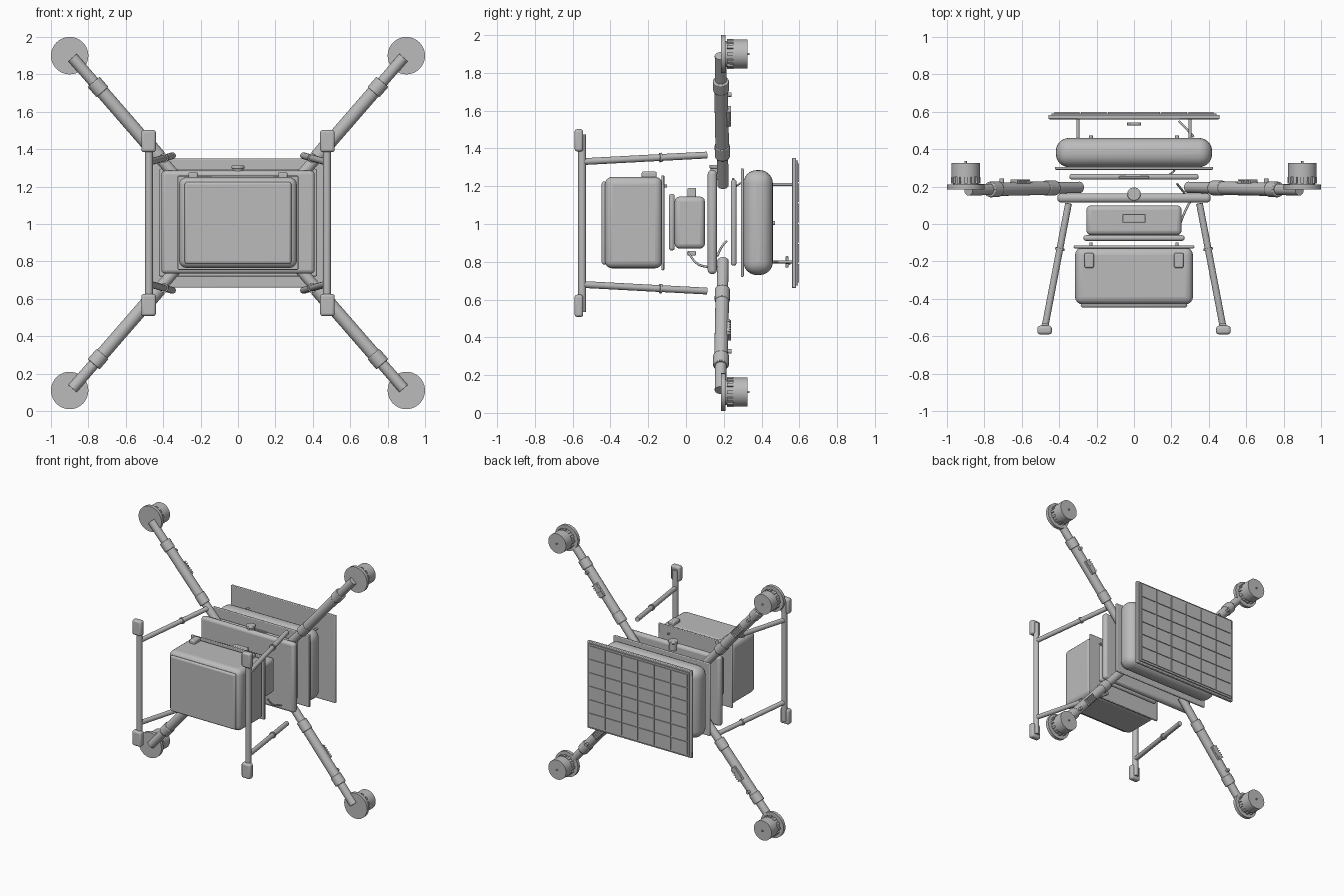
import bpy, math
from mathutils import Vector

cube = bpy.data.objects.get("Cube")
if cube:
    bpy.data.objects.remove(cube, do_unlink=True)

grey = bpy.data.materials.new("plain grey")
grey.use_nodes = True
TONE = (0.5, 0.5, 0.5, 1)
grey.diffuse_color = TONE
grey.node_tree.nodes["Principled BSDF"].inputs["Base Color"].default_value = TONE
CZ = 1.005  # height of the body centre


def finish(ob, name, bevel=0, segs=3):
    ob.name = name
    ob.data.materials.append(grey)
    if bevel:
        mod = ob.modifiers.new("rounding", 'BEVEL')
        mod.width, mod.segments = bevel, segs
        mod.limit_method = 'ANGLE'
    bpy.ops.object.shade_smooth_by_angle(angle=math.radians(35))
    return ob


def box(name, centre, size, bevel=0, segs=3, rot=(0, 0, 0)):
    bpy.ops.mesh.primitive_cube_add(size=1, location=centre, rotation=rot)
    ob = bpy.context.object
    ob.scale = size
    bpy.ops.object.transform_apply(location=False, rotation=False, scale=True)
    return finish(ob, name, bevel, segs)


def slab(name, width, y0, y1, z0, z1, bevel=0, segs=3):
    return box(name, (0, (y0 + y1) / 2, (z0 + z1) / 2), (width, y1 - y0, z1 - z0), bevel, segs)


def tube(name, a, b, r, verts=24, bevel=0):
    a, b = Vector(a), Vector(b)
    bpy.ops.mesh.primitive_cylinder_add(vertices=verts, radius=r, depth=(b - a).length, location=(a + b) / 2)
    ob = bpy.context.object
    ob.rotation_euler = (b - a).to_track_quat('Z', 'Y').to_euler()
    return finish(ob, name, bevel, 2)


def wire(name, points, r):
    curve = bpy.data.curves.new(name, 'CURVE')
    curve.dimensions = '3D'
    curve.bevel_depth, curve.bevel_resolution = r, 2
    curve.use_fill_caps = True
    sp = curve.splines.new('BEZIER')
    sp.bezier_points.add(len(points) - 1)
    for bp, p in zip(sp.bezier_points, points):
        bp.co = p
        bp.handle_left_type = bp.handle_right_type = 'AUTO'
    curve.materials.append(grey)
    ob = bpy.data.objects.new(name, curve)
    bpy.context.collection.objects.link(ob)


# Cargo case with raised front face, rim and latches
slab("cargo_case", 0.63, -0.43, -0.125, 0.765, 1.25, 0.04, 4)
slab("cargo_case_face", 0.57, -0.447, -0.42, 0.785, 1.225, 0.02)
slab("cargo_case_rim", 0.645, -0.13, -0.115, 0.755, 1.258, 0.005, 2)
for s in (-1, 1):
    box("cargo_latch", (s * 0.24, -0.195, 1.26), (0.05, 0.08, 0.035), 0.008, 2)
    tube("rim_peg", (s * 0.23, -0.12, 1.2), (s * 0.23, -0.1, 1.2), 0.008, 12)

# Electronics box
slab("electronics_cover", 0.54, -0.09, -0.06, 0.86, 1.16, 0.013)
slab("electronics_box", 0.51, -0.06, 0.1, 0.87, 1.145, 0.025)
box("electronics_socket", (0, 0.03, 1.165), (0.125, 0.045, 0.05), 0.005, 2)
box("electronics_plug", (0, 0.03, 0.845), (0.08, 0.045, 0.025), 0.005, 2)
wire("electronics_wire", [(0.25, 0.01, 0.85), (0.27, 0.06, 0.79), (0.3, 0.12, 0.77)], 0.006)

# Main frame with a round button on top
slab("main_frame", 0.82, 0.115, 0.163, 0.735, 1.285, 0.02)
tube("button", (0, 0.16, 1.24), (0, 0.16, 1.3), 0.03)
tube("button_cap", (0, 0.16, 1.295), (0, 0.16, 1.312), 0.036, bevel=0.004)
wire("frame_wire", [(0.27, 0.165, 0.83), (0.25, 0.19, 0.88), (0.23, 0.215, 0.91)], 0.006)

# Middle plate
slab("middle_plate", 0.69, 0.238, 0.267, 0.78, 1.235, 0.012)
box("middle_plate_clip", (0, 0.25, 1.238), (0.16, 0.012, 0.012), 0.003, 1)
wire("middle_wire", [(0.19, 0.265, 1.2), (0.21, 0.28, 1.21), (0.22, 0.295, 1.22)], 0.005)

# Battery pack
slab("battery_tray", 0.845, 0.29, 0.306, 0.72, 1.295, 0.006, 2)
slab("battery_pack", 0.835, 0.304, 0.46, 0.73, 1.285, 0.07, 6)
for s in (-1, 1):
    tube("battery_peg", (s * 0.23, 0.45, CZ), (s * 0.23, 0.472, CZ), 0.01, 12)

# Solar panel with a grid of thin cells
slab("panel_frame", 0.915, 0.56, 0.583, 0.66, 1.35, 0.005, 2)
slab("panel_sheet", 0.88, 0.582, 0.592, 0.675, 1.335)
COLS, ROWS = 6, 6
cw, ch = 0.86 / COLS, 0.64 / ROWS
for i in range(COLS):
    for j in range(ROWS):
        box("solar_cell", ((i - (COLS - 1) / 2) * cw, 0.594, CZ + (j - (ROWS - 1) / 2) * ch),
            (cw - 0.008, 0.008, ch - 0.008))
for sx in (-1, 1):
    for sz in (-1, 1):
        tube("panel_post", (sx * 0.3, 0.44, CZ + sz * 0.205), (sx * 0.3, 0.562, CZ + sz * 0.205), 0.008, 16)
box("junction_box", (0, 0.535, 0.8), (0.075, 0.017, 0.06), 0.004, 2)
wire("panel_wire", [(0.24, 0.55, 0.79), (0.28, 0.51, 0.8), (0.32, 0.465, 0.8)], 0.006)

for sx in (-1, 1):
    # Landing skid
    tube("skid", (sx * 0.476, -0.55, CZ - 0.47), (sx * 0.476, -0.55, CZ + 0.47), 0.021)
    for sz in (-1, 1):
        box("skid_foot", (sx * 0.478, -0.567, CZ + sz * 0.438), (0.078, 0.046, 0.118), 0.014)

        # Landing leg with a small ring clip
        top = Vector((sx * 0.35, 0.11, CZ + sz * 0.36))
        low = Vector((sx * 0.476, -0.55, CZ + sz * 0.325))
        tube("landing_leg", top, low, 0.018)
        mid = top.lerp(low, 0.37)
        step = (low - top).normalized() * 0.006
        tube("leg_clip", mid - step, mid + step, 0.025)

        # Rotor arm built from tubes of differing thickness
        inner = Vector((sx * 0.29, 0.196, CZ + sz * 0.2))
        outer = Vector((sx * 0.885, 0.182, CZ + sz * 0.885))
        def at(t):
            return inner.lerp(outer, t)
        tube("arm_root", at(0), at(0.26), 0.03)
        tube("arm_collar", at(0.22), at(0.31), 0.04, bevel=0.005)
        tube("arm_middle", at(0.3), at(0.74), 0.036)
        tube("arm_clamp", at(0.73), at(0.81), 0.042, bevel=0.005)
        tube("arm_tip", at(0.8), at(1), 0.03)
        tilt = math.atan2(outer.x - inner.x, outer.z - inner.z)
        for k in range(6):
            p = at(0.485 + k * 0.02)
            box("arm_fin", (p.x, 0.228, p.z), (0.05, 0.018, 0.01), rot=(0, tilt, 0))
        p = at(0.53)
        box("arm_controller", (p.x, 0.222, p.z), (0.046, 0.02, 0.11), 0.003, 1, rot=(0, tilt, 0))
        p = at(0.7)
        tube("arm_knob", (p.x, 0.21, p.z), (p.x, 0.242, p.z), 0.012, 12)

        # Motor on its round mount
        hx, hz = sx * 0.9, CZ + sz * 0.895
        for name, y0, y1, r in (("motor_mount", 0.185, 0.21, 0.1), ("motor_base", 0.205, 0.24, 0.068),
                                ("motor_core", 0.23, 0.3, 0.07), ("motor_bell", 0.25, 0.326, 0.077),
                                ("motor_shaft", 0.32, 0.336, 0.006)):
            tube(name, (hx, y0, hz), (hx, y1, hz), r, 40)
        for k in range(12):
            a = k * math.tau / 12
            box("motor_rib", (hx + 0.072 * math.sin(a), 0.234, hz + 0.072 * math.cos(a)),
                (0.018, 0.034, 0.014), rot=(0, a, 0))
